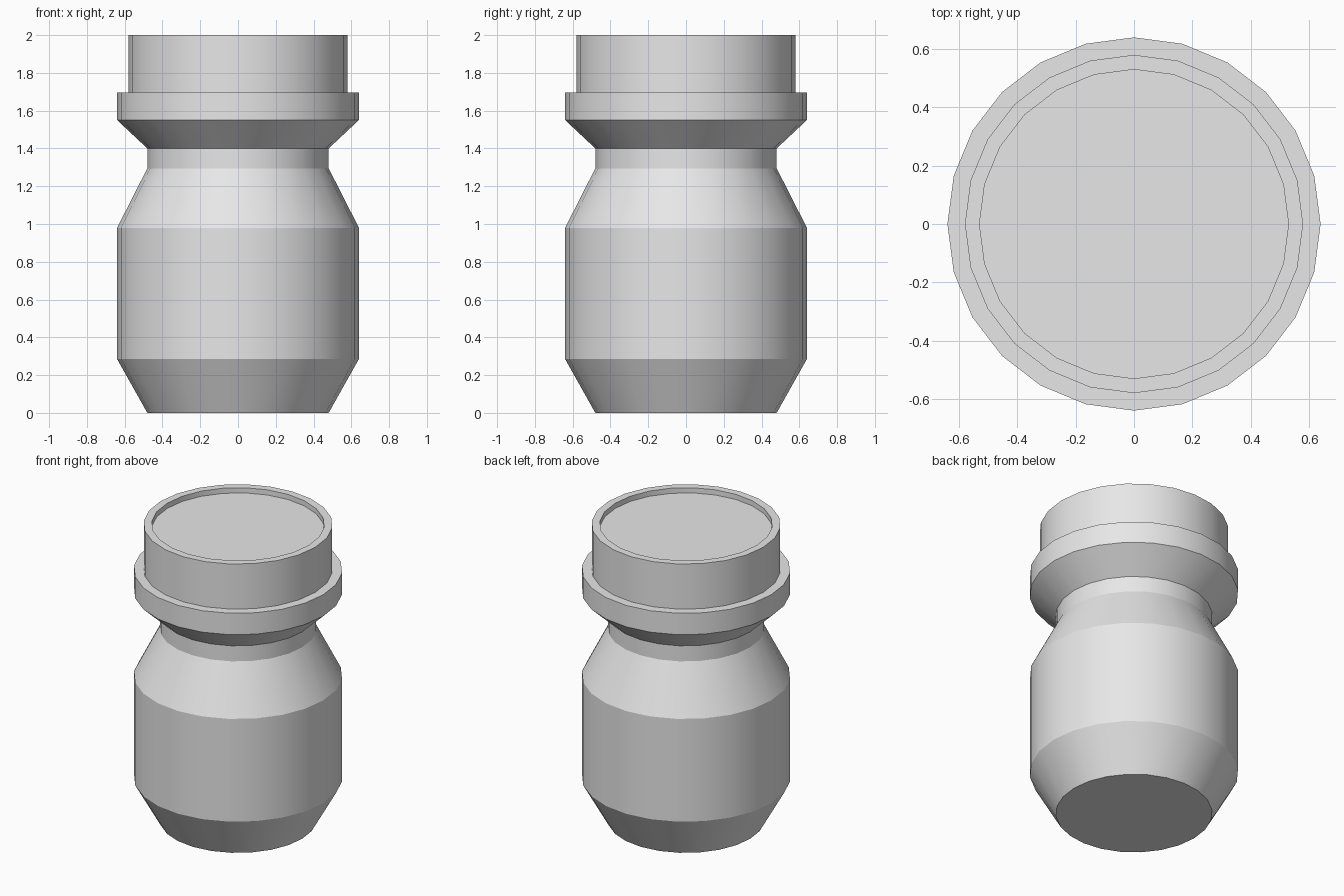
import bpy
import bmesh
from math import cos, sin, pi, radians

SIDES = 24

default_cube = bpy.data.objects.get("Cube")
if default_cube:
    bpy.data.objects.remove(default_cube, do_unlink=True)

# Single plain grey finish
grey = bpy.data.materials.new("light grey")
grey.use_nodes = True
grey.diffuse_color = (0.8, 0.8, 0.8, 1)
grey.node_tree.nodes["Principled BSDF"].inputs["Base Color"].default_value = (0.8, 0.8, 0.8, 1)


def lathe(name, profile, cap_start=False, cap_end=False):
    """Turn a (radius, height) profile, listed outside-bottom first, about z."""
    bm = bmesh.new()
    rings = []
    for r, z in profile:
        angles = [2 * pi * i / SIDES for i in range(SIDES)]
        rings.append([bm.verts.new((r * cos(a), r * sin(a), z)) for a in angles])
    for low, high in zip(rings, rings[1:]):
        for i in range(SIDES):
            j = (i + 1) % SIDES
            bm.faces.new((low[i], low[j], high[j], high[i]))
    if cap_start:
        bm.faces.new(rings[0][::-1])
    if cap_end:
        bm.faces.new(rings[-1])
    mesh = bpy.data.meshes.new(name)
    bm.to_mesh(mesh)
    bm.free()
    mesh.materials.append(grey)
    obj = bpy.data.objects.new(name, mesh)
    bpy.context.collection.objects.link(obj)
    bpy.ops.object.select_all(action='DESELECT')
    obj.select_set(True)
    bpy.context.view_layer.objects.active = obj
    bpy.ops.object.shade_smooth_by_angle(angle=radians(20))
    return obj


# Jar body: tapered foot, straight wall, shoulder and neck
lathe("jar_body", [(0.48, 0), (0.64, 0.285), (0.64, 0.98), (0.48, 1.295), (0.48, 1.4)],
      cap_start=True)

# Flared collar with a flat ledge around the lid
lathe("collar", [(0.48, 1.4), (0.64, 1.55), (0.64, 1.695), (0.58, 1.695)])

# Lid with a raised rim and a shallow sunken top
lathe("lid", [(0.58, 1.695), (0.58, 2), (0.53, 2), (0.53, 1.965)], cap_end=True)
